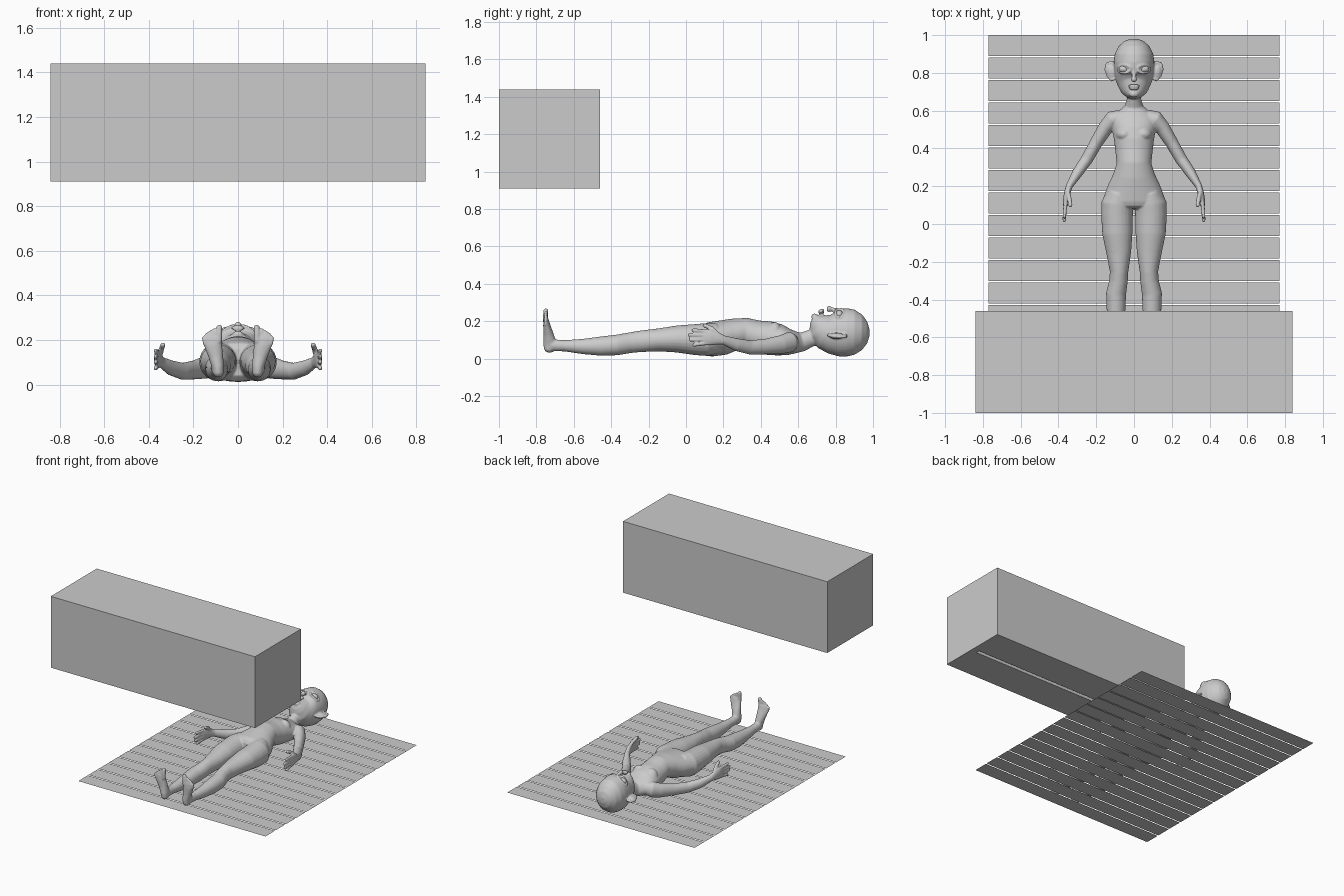
import bpy, bmesh, math
from mathutils import Vector, Matrix


def finish(bm, name, smooth=False):
    bmesh.ops.recalc_face_normals(bm, faces=bm.faces)
    me = bpy.data.meshes.new(name)
    bm.to_mesh(me)
    bm.free()
    for p in me.polygons:
        p.use_smooth = smooth
    ob = bpy.data.objects.new(name, me)
    bpy.context.collection.objects.link(ob)
    return ob


def tube(bm, pts, s=1, up=(0, 0, 1), n=24):
    """Loft of elliptical rings; each point is x, y, z, side radius, up radius."""
    P = [Vector((s * p[0], p[1], p[2])) for p in pts]
    up, rings = Vector(up), []
    for i, p in enumerate(pts):
        t = (P[min(i + 1, len(P) - 1)] - P[max(i - 1, 0)]).normalized()
        a = t.cross(up).normalized()
        b = a.cross(t).normalized()
        rings.append([bm.verts.new(P[i] + a * p[3] * math.cos(k * math.tau / n)
                                   + b * p[4] * math.sin(k * math.tau / n)) for k in range(n)])
    for r, q in zip(rings, rings[1:]):
        for k in range(n):
            bm.faces.new((r[k], r[(k + 1) % n], q[(k + 1) % n], q[k]))
    bm.faces.new(rings[0])
    bm.faces.new(rings[-1])


def rod(bm, pts, r, s=1, tip=0.8):
    """Thin round-ended tube through plain points."""
    P = [Vector(p) for p in pts]
    end = (P[-1] - P[-2]).normalized() * r
    rows = [(*p, r, r) for p in P[:-1]]
    rows += [(*(P[-1] - end * 0.6), r * 0.95, r * 0.95), (*P[-1], r * 0.55, r * 0.55)]
    up = (0, 0, 1) if abs(end.z) < 0.8 * r else (0, 1, 0)
    tube(bm, rows, s, up, 10)


def ball(bm, c, r, rot=0.0):
    m = Matrix.Translation(c) @ Matrix.Rotation(rot, 4, 'Z') @ Matrix.Diagonal((*r, 1))
    bmesh.ops.create_uvsphere(bm, u_segments=24, v_segments=14, radius=1, matrix=m)


# slatted base: fifteen flat strips
for i in range(15):
    bm = bmesh.new()
    y1 = 1.0 - i * 0.119
    bm.faces.new([bm.verts.new(v) for v in
                  ((-.77, y1 - .111, 0), (.77, y1 - .111, 0), (.77, y1, 0), (-.77, y1, 0))])
    finish(bm, f"slat_{i + 1}")

# overhead housing with a long slot in its underside
bm = bmesh.new()
bmesh.ops.create_cube(bm, size=1, matrix=Matrix.Translation((0, -.73, 1.175))
                      @ Matrix.Diagonal((1.68, .54, .53, 1)))
bottom = min(bm.faces, key=lambda f: f.calc_center_median().z)
bmesh.ops.inset_region(bm, faces=[bottom], thickness=.07)
for v in bottom.verts:
    v.co.y = -.73 + math.copysign(.014, v.co.y + .73)
slot = bmesh.ops.extrude_discrete_faces(bm, faces=[bottom])["faces"][0]
for v in slot.verts:
    v.co.z += .05
finish(bm, "overhead_housing")

# lying figure: overlapping lofts fused by a voxel remesh
bm = bmesh.new()
# torso and neck: y, z, half width, half depth
torso = [(.74, .13, .04, .042), (.66, .107, .038, .046), (.625, .09, .048, .05),
         (.59, .088, .09, .058), (.55, .088, .125, .07), (.5, .1, .115, .084),
         (.44, .11, .105, .09), (.38, .12, .098, .085), (.32, .137, .092, .081),
         (.26, .13, .112, .085), (.2, .113, .14, .093), (.13, .103, .165, .092),
         (.1, .1, .165, .085), (.08, .1, .12, .06)]
tube(bm, [(0, y, z, a, b) for y, z, a, b in torso], n=40)
# head
head = [(.98, .14, .02, .022), (.968, .14, .052, .06), (.94, .14, .083, .096), (.9, .141, .102, .121),
        (.86, .141, .107, .129), (.82, .14, .105, .128), (.78, .143, .1, .117), (.75, .152, .092, .105),
        (.72, .17, .076, .083), (.697, .197, .053, .05), (.68, .212, .032, .026), (.674, .214, .015, .012)]
tube(bm, [(0, y, z, a, b) for y, z, a, b in head], n=40)
# nose and lips
rod(bm, [(0, .83, .25), (0, .8, .258), (0, .765, .27)], .012)
ball(bm, (0, .765, .266), (.016, .014, .017))
ball(bm, (0, .731, .254), (.032, .009, .013))
ball(bm, (0, .717, .251), (.026, .009, .014))
ball(bm, (0, .688, .225), (.025, .018, .016))

leg = [(.078, .17, .11, .06, .08), (.088, .11, .102, .085, .088), (.09, .05, .102, .084, .083),
       (.088, -.05, .105, .08, .072), (.081, -.15, .1, .066, .061), (.079, -.25, .092, .049, .057),
       (.082, -.3, .085, .049, .055), (.095, -.37, .073, .053, .055), (.095, -.45, .067, .05, .052),
       (.095, -.55, .065, .04, .041), (.093, -.65, .069, .029, .03), (.092, -.72, .072, .028, .032)]
foot = [(.088, -.73, .034, .012, .015), (.088, -.73, .046, .023, .029), (.09, -.727, .08, .028, .036),
        (.1, -.735, .13, .033, .027), (.112, -.745, .18, .041, .019), (.115, -.748, .208, .042, .014),
        (.115, -.748, .22, .032, .011)]
arm = [(.07, .565, .09, .04, .045), (.11, .555, .088, .047, .055), (.15, .51, .076, .04, .05),
       (.2, .43, .065, .034, .042), (.25, .342, .06, .032, .038), (.3, .27, .075, .028, .034),
       (.343, .2, .1, .018, .025), (.352, .17, .108, .017, .034), (.36, .13, .113, .016, .043),
       (.363, .1, .114, .013, .042), (.364, .09, .114, .009, .034)]
for s in (-1, 1):
    tube(bm, leg, s)
    tube(bm, foot, s, up=(0, 1, 0))
    tube(bm, arm, s)
    ball(bm, (s * .05, .475, .14), (.047, .038, .056))
    # toes
    rod(bm, [(.086, -.75, .19), (.085, -.751, .23), (.083, -.748, .268)], .0145, s)
    for x, z in ((.108, .252), (.125, .243), (.14, .232), (.154, .218)):
        rod(bm, [(x - .006, -.75, .18), (x - .002, -.751, .205), (x, -.748, z)], .0095, s)
    # fingers and thumb
    for z0, z1, y1 in ((.146, .153, .03), (.124, .127, .01), (.103, .1, .015), (.083, .072, .035)):
        rod(bm, [(.361, .12, z0), (.366, .07, (z0 + z1) / 2), (.37, y1, z1)], .0105, s)
    rod(bm, [(.352, .175, .125), (.343, .14, .16), (.335, .09, .182)], .0125, s)
    # ears: flap with a raised rim
    ball(bm, (s * .118, .805, .122), (.027, .042, .017), -s * .25)
    rim = [(.1, .835, .125), (.12, .856, .122), (.142, .85, .118), (.149, .82, .116), (.138, .785, .12),
           (.118, .762, .126), (.1, .77, .13)]
    rod(bm, rim, .009, s)
    # eyelids and brows
    for k in (1, -1):
        lid = []
        for t in range(7):
            a = math.pi * t / 6
            x = .052 + .033 * math.cos(a)
            lid.append((x, .82 + k * .022 * math.sin(a), .143 + .125 * math.sqrt(1 - (x / .106) ** 2)))
        rod(bm, lid, .007, s)
body = finish(bm, "lying_figure", True)
rm = body.modifiers.new("fuse", 'REMESH')
rm.mode = 'VOXEL'
rm.voxel_size = .005
rm.use_smooth_shade = True
sm = body.modifiers.new("soften", 'SMOOTH')
sm.factor = .5
sm.iterations = 5

# eyes
for s, side in ((-1, "left"), (1, "right")):
    bm = bmesh.new()
    ball(bm, (s * .052, .82, .235), (.029, .021, .024))
    finish(bm, f"eye_{side}", True)
